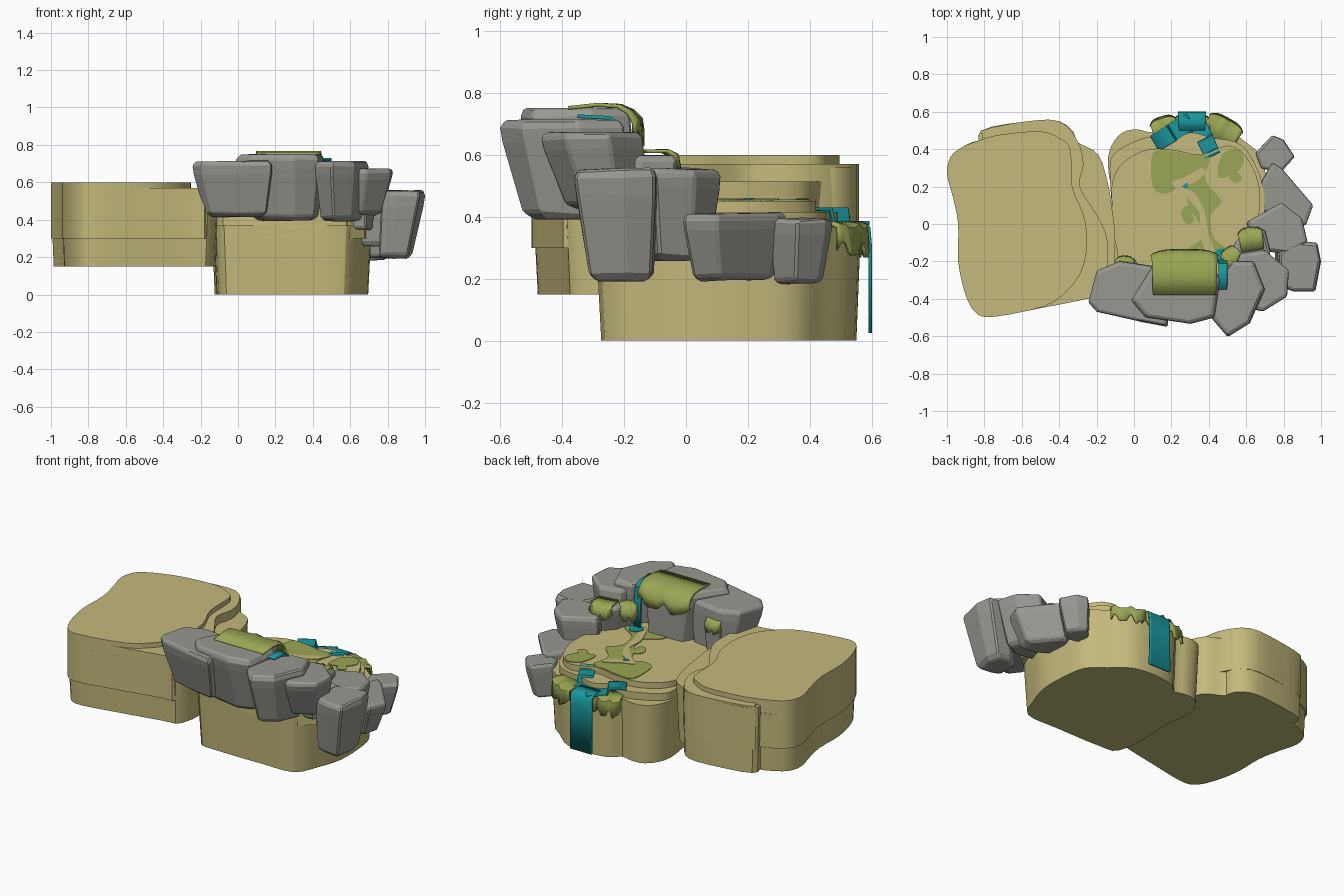
import bpy, bmesh, math, random
from mathutils import Vector

if "Cube" in bpy.data.objects:
    bpy.data.objects.remove(bpy.data.objects["Cube"])

random.seed(4)


def material(name, rgb):
    m = bpy.data.materials.new(name)
    m.diffuse_color = (*rgb, 1)
    m.use_nodes = True
    m.node_tree.nodes["Principled BSDF"].inputs["Base Color"].default_value = m.diffuse_color
    return m


SAND = material("sandstone", (0.55, 0.49, 0.20))
ROCK = material("rock", (0.32, 0.31, 0.28))
MOSS = material("moss", (0.33, 0.38, 0.09))
WATER = material("water", (0.01, 0.31, 0.34))


def make(name, verts, faces, mat, smooth=None):
    me = bpy.data.meshes.new(name)
    me.from_pydata(verts, [], faces)
    bm = bmesh.new()
    bm.from_mesh(me)
    bmesh.ops.recalc_face_normals(bm, faces=bm.faces)
    bm.to_mesh(me)
    bm.free()
    ob = bpy.data.objects.new(name, me)
    bpy.context.collection.objects.link(ob)
    me.materials.append(mat)
    if smooth:
        bpy.context.view_layer.objects.active = ob
        ob.select_set(True)
        bpy.ops.object.shade_smooth_by_angle(angle=math.radians(smooth))
        ob.select_set(False)
    return ob


def rounded(pts, n=3):
    """closed Catmull-Rom curve through the points"""
    out, k = [], len(pts)
    P = [Vector(p) for p in pts]
    for i in range(k):
        a, b, c, d = P[i - 1], P[i], P[(i + 1) % k], P[(i + 2) % k]
        for j in range(n):
            t = j / n
            out.append(0.5 * (2 * b + (c - a) * t + (2 * a - 5 * b + 4 * c - d) * t * t
                              + (3 * b - a - 3 * c + d) * t ** 3))
    return out


def loft(name, rings, mat, smooth=None):
    n = len(rings[0])
    verts = [v for r in rings for v in r]
    faces = [list(range(n)), list(range((len(rings) - 1) * n, len(rings) * n))]
    for r in range(len(rings) - 1):
        for i in range(n):
            j = (i + 1) % n
            faces.append([r * n + i, r * n + j, (r + 1) * n + j, (r + 1) * n + i])
    return make(name, verts, faces, mat, smooth)


def slab(name, pts, z0, z1, mat=SAND, taper=1.0, n=3):
    p = rounded(pts, n)
    c = sum(p, Vector((0, 0))) / len(p)
    return loft(name, [[(*(c + (q - c) * s), z) for q in p] for s, z in ((taper, z0), (1, z1))], mat, 30)


def rock(name, pts, z0, z1, shift):
    """chunky stone, wide at the shoulder, narrowing toward its foot"""
    p = [Vector(q) for q in pts]
    c = sum(p, Vector((0, 0))) / len(p)
    h, sh = z1 - z0, Vector(shift)
    rings = []
    for s, f, m, wob in ((0.62, 0, 1, 0.01), (0.78, 0.07, 0.85, 0.01), (0.98, 0.78, 0.15, 0.015),
                         (1.0, 0.92, 0, 0.008), (0.92, 1.0, 0, 0.01)):
        rings.append([(*(c + (q - c) * s + sh * m), z0 + h * f - random.uniform(0, wob)) for q in p])
    ob = loft(name, rings, ROCK)
    b = ob.modifiers.new("worn_edges", 'BEVEL')
    b.width, b.segments, b.limit_method, b.angle_limit = 0.008, 1, 'ANGLE', math.radians(35)


def drape(name, origin, angle, width, profile, mat, ragged=0.0, cols=16, thick=0.012):
    """sheet following a (distance, z) profile, with an optional scalloped hem"""
    d = Vector((math.cos(angle), math.sin(angle)))
    s = Vector((-d.y, d.x))
    o, verts, faces, k = Vector(origin), [], [], cols + 1
    for r, (dist, z) in enumerate(profile):
        hem = r / (len(profile) - 1)
        for i in range(k):
            u = i / cols * 2 - 1
            bow = (1 - abs(u) ** 4) if ragged else 1
            q = o + d * (dist - (1 - bow) * 0.03 * hem) + s * u * width / 2 * (0.94 + 0.06 * hem)
            wave = ragged * hem ** 3 * (math.sin(u * 7 + 1) + 0.5 * math.sin(u * 13))
            verts.append((q.x, q.y, z + wave))
    for r in range(len(profile) - 1):
        for i in range(cols):
            a = r * k + i
            faces.append([a, a + 1, a + k + 1, a + k])
    ob = make(name, verts, faces, mat, 50)
    m = ob.modifiers.new("thickness", 'SOLIDIFY')
    m.thickness, m.offset = thick, 0


# left plateau: base, ledge and top
west = [(-.82, .45), (-.92, .41), (-.98, .36), (-1, .27), (-.97, .15), (-.94, 0), (-.94, -.2),
        (-.9, -.38), (-.84, -.48), (-.74, -.495)]
slab("plateau_base", west + [(-.5, -.45), (-.25, -.4), (-.13, -.36), (-.1, -.1), (-.12, .1), (-.14, .22),
     (-.19, .37), (-.29, .43), (-.38, .49), (-.6, .48)], .15, .515, taper=.965)
slab("plateau_ledge", [(-.81, .45), (-.815, .5), (-.6, .545), (-.4, .55), (-.3, .44), (-.27, .32), (-.29, .2),
     (-.2, .05), (-.14, -.1), (-.16, -.37), (-.25, -.4), (-.5, -.45), (-.74, -.49), (-.84, -.45), (-.9, -.2),
     (-.9, .2)], .3, .57)
slab("plateau_back_wall", [(-.81, .4), (-.815, .5), (-.6, .545), (-.4, .55), (-.31, .45), (-.4, .3), (-.7, .3)],
     .15, .56, taper=.97)
slab("plateau_top", west + [(-.48, -.44), (-.36, -.36), (-.28, -.25), (-.25, -.1), (-.27, .05), (-.33, .2),
     (-.34, .4), (-.4, .46), (-.5, .495), (-.7, .48)], .3, .6)

# right mesa in three tiers
slab("mesa_base", [(-.14, .32), (-.12, .42), (-.06, .49), (.02, .505), (.1, .49), (.16, .54), (.3, .565), (.46, .545),
     (.58, .45), (.68, .36), (.71, .2), (.71, .02), (.66, -.14), (.58, -.28), (.35, -.29), (.02, -.29),
     (-.1, -.26), (-.13, -.05), (-.12, .15)], 0, .37, taper=.96)
slab("mesa_middle", [(-.13, .3), (-.1, .38), (0, .44), (.11, .47), (.2, .44), (.3, .49), (.42, .46), (.54, .44),
     (.62, .37), (.69, .2), (.69, 0), (.6, -.26), (-.08, -.26), (-.11, 0)], .3, .415)
slab("mesa_top", [(-.12, .15), (-.1, .27), (-.03, .35), (.08, .4), (.22, .395), (.36, .37), (.5, .42), (.6, .36),
     (.67, .2), (.66, 0), (.58, -.27), (0, -.27), (-.09, -.15)], .35, .452)

# ring of overhanging rocks
rock("rock_front_left", [(-.245, -.42), (-.2, -.47), (.02, -.52), (.18, -.55), (.19, -.4), (.12, -.23), (-.08, -.2),
     (-.2, -.25)], .42, .72, (.02, .04))
rock("rock_front_middle", [(-.015, -.41), (.06, -.5), (.3, -.535), (.43, -.5), (.46, -.3), (.4, -.18), (.12, -.19)],
     .40, .755, (.02, .05))
rock("rock_front_right", [(.41, -.5), (.5, -.605), (.62, -.53), (.7, -.35), (.64, -.2), (.53, -.2), (.45, -.3)],
     .40, .715, (0, .03))
rock("rock_corner", [(.54, -.24), (.6, -.45), (.69, -.47), (.82, -.39), (.83, -.25), (.7, -.14), (.57, -.16)],
     .43, .68, (-.03, .05))
rock("rock_right_low", [(.77, -.33), (.85, -.36), (.97, -.36), (1, -.2), (.98, -.1), (.87, -.09), (.77, -.15)],
     .2, .56, (-.05, .02))
rock("rock_right_mid", [(.6, .01), (.79, .115), (.9, .03), (.93, -.1), (.82, -.16), (.65, -.14)],
     .265, .56, (-.03, 0))
rock("rock_right_back", [(.67, .2), (.74, .33), (.79, .3), (.96, .1), (.92, -.01), (.8, 0), (.69, .07)],
     .2, .415, (-.04, 0))
rock("rock_back_end", [(.65, .38), (.74, .475), (.8, .45), (.86, .36), (.78, .27), (.68, .3)],
     .19, .40, (-.03, -.01))
rock("rock_inner_step", [(.5, -.24), (.54, -.1), (.6, -.03), (.7, -.03), (.73, -.15), (.68, -.26)],
     .35, .605, (.02, -.02))
rock("rock_inner_left", [(-.12, -.28), (-.09, -.19), (0, -.18), (.04, -.26)], .43, .63, (0, 0))

# moss hanging over the rocks and the back rim
N = math.pi / 2
drape("moss_cap", (.27, -.38), N, .36,
      [(0, .752), (.1, .762), (.17, .757), (.21, .735), (.235, .7), (.24, .65)], MOSS, .022)
drape("moss_step", (.63, -.11), N + .15, .13, [(-.03, .612), (.05, .612), (.08, .595), (.09, .545)], MOSS, .015)
drape("moss_step_side", (.54, -.2), N + .6, .1, [(-.04, .6), (.05, .6), (.075, .575), (.08, .52)], MOSS, .015)
drape("moss_left_step", (-.05, -.25), N, .1, [(0, .64), (.05, .638), (.07, .62), (.075, .575)], MOSS, .012)
for name, o, a, w in (("moss_rim_middle", (.31, .47), N, .2), ("moss_rim_left", (.18, .46), N + .3, .14),
                      ("moss_rim_right", (.45, .46), N - .5, .2)):
    drape(name, o, a, w, [(-.03, .376), (.07, .378), (.105, .365), (.115, .29)], MOSS, .022)

# flat moss along the stream banks
banks = [[(.1, .38), (.1, .2), (.17, .16), (.25, .19), (.3, .08), (.35, 0), (.36, -.08), (.28, -.14), (.28, -.2),
          (.5, -.2), (.53, -.15), (.43, -.08), (.41, .05), (.47, .12), (.4, .2), (.38, .26), (.4, .36), (.3, .37),
          (.2, .39)],
         [(.45, .25), (.47, .37), (.55, .4), (.59, .34), (.54, .27)],
         [(.51, .25), (.55, .28), (.58, .24), (.54, .22)],
         [(.25, .06), (.29, .1), (.32, .02), (.28, 0)]]
for i, b in enumerate(banks):
    slab(f"bank_moss_{i + 1}", b, .44, .456, MOSS)

# sandy stream bed with traces of water
slab("stream_bed", [(.25, .2), (.32, .17), (.38, .06), (.4, -.06), (.45, -.2), (.41, -.2), (.35, -.05), (.35, .06),
     (.27, .15), (.2, .22), (.27, .25), (.36, .3), (.38, .27), (.32, .22)], .44, .459, SAND)
slab("stream_pool", [(.43, -.2), (.43, -.15), (.48, -.13), (.52, -.19)], .44, .461, WATER)
slab("stream_puddle", [(.26, .2), (.28, .22), (.29, .2), (.28, .19)], .44, .461, WATER)

# waterfalls
drape("upper_waterfall", (.475, -.35), N, .05,
      [(0, .725), (.1, .72), (.135, .7), (.15, .6), (.155, .455)], WATER)
drape("back_left_cascade", (.11, .43), .55, .1, [(0, .425), (.1, .425), (.11, .38), (.23, .38)], WATER)
drape("back_right_cascade", (.42, .37), N + .45, .09, [(0, .456), (.02, .425), (.09, .425), (.1, .38), (.2, .38)], WATER)
drape("back_waterfall", (.31, .5), N, .15,
      [(0, .382), (.07, .38), (.09, .365), (.095, .3), (.095, .025)], WATER)
